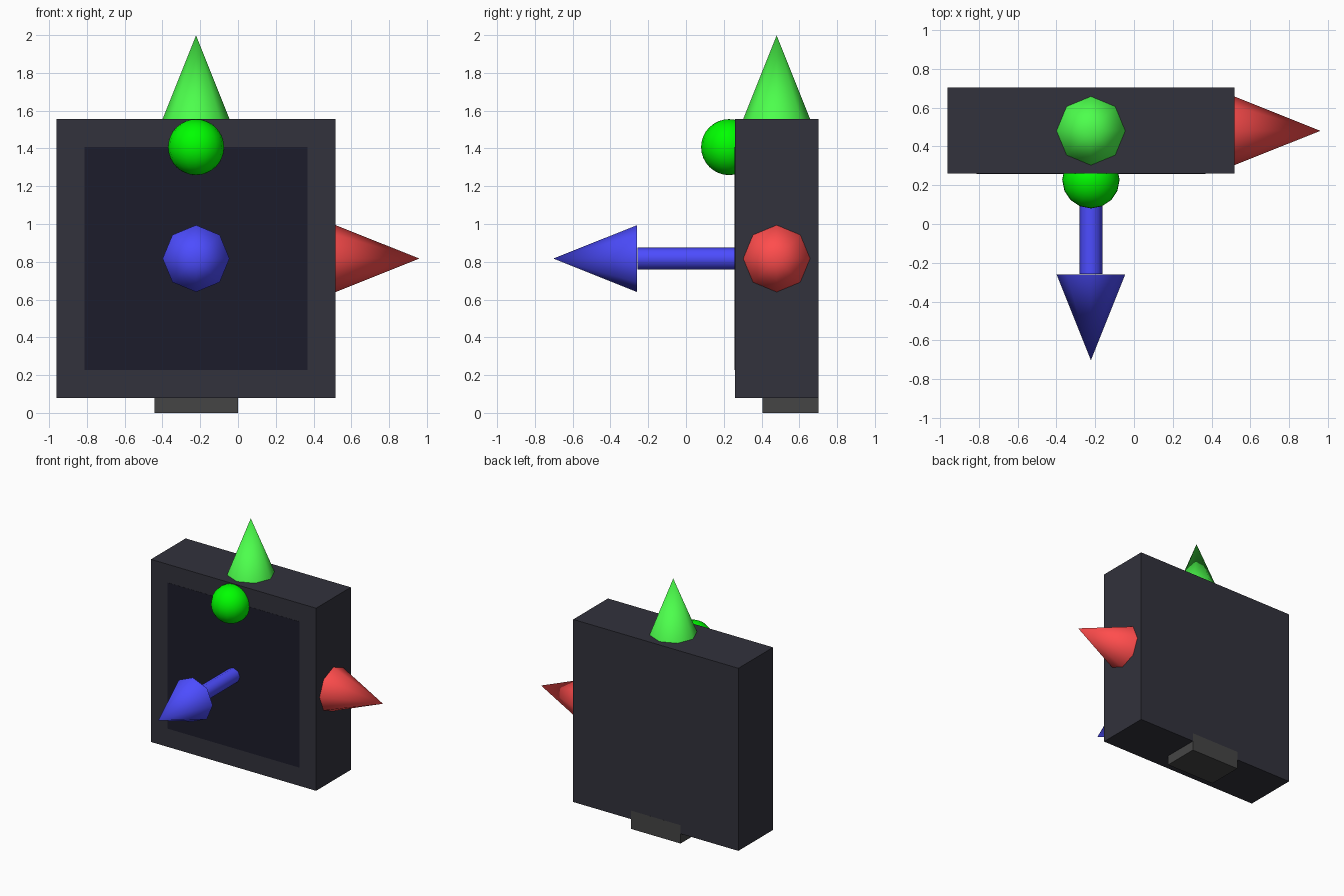
import bpy
from math import pi, radians
from mathutils import Vector

if "Cube" in bpy.data.objects:
    bpy.data.objects.remove(bpy.data.objects["Cube"])

CENTRE = Vector((-0.222, 0.48, 0.817))


def material(name, rgb):
    m = bpy.data.materials.new(name)
    m.diffuse_color = (*rgb, 1)
    m.use_nodes = True
    m.node_tree.nodes["Principled BSDF"].inputs["Base Color"].default_value = m.diffuse_color
    return m


def finish(name, mat, smooth=False):
    o = bpy.context.object
    o.name = name
    o.data.materials.append(mat)
    if smooth:
        bpy.ops.object.shade_smooth_by_angle(angle=radians(60))
    return o


def box(name, lo, hi, mat):
    lo, hi = Vector(lo), Vector(hi)
    bpy.ops.mesh.primitive_cube_add(size=1, location=(lo + hi) / 2)
    o = finish(name, mat)
    o.scale = hi - lo
    return o


def arrow(name, direction, rotation, mat):
    # Shaft starts at the body centre, eight-sided head on its end
    d = Vector(direction)
    bpy.ops.mesh.primitive_cylinder_add(vertices=8, radius=0.059, depth=0.738,
                                        location=CENTRE + d * 0.369, rotation=rotation)
    finish(name + "_shaft", mat, True)
    bpy.ops.mesh.primitive_cone_add(vertices=8, radius1=0.177, radius2=0, depth=0.443,
                                    location=CENTRE + d * 0.9605, rotation=rotation)
    finish(name + "_head", mat, True)


dark = material("casing_dark", (0.032, 0.032, 0.045))
screen = material("panel_dark", (0.012, 0.012, 0.024))
grey = material("foot_grey", (0.06, 0.06, 0.06))
green_lamp = material("lamp_green", (0.0, 1.0, 0.0))

# Casing, front panel and foot
box("casing", (-0.96, 0.259, 0.079), (0.517, 0.702, 1.555), dark)
box("front_panel", (-0.812, 0.2575, 0.227), (0.368, 0.30, 1.407), screen)
box("foot", (-0.443, 0.406, 0), (0, 0.7022, 0.148), grey)

# Round lamp at the top of the panel
bpy.ops.mesh.primitive_uv_sphere_add(segments=16, ring_count=16, radius=0.148,
                                     location=(CENTRE.x, 0.228, 1.407))
finish("lamp", green_lamp, True)

# Direction arrows: right, up and forward
arrow("right_arrow", (1, 0, 0), (0, pi / 2, 0), material("arrow_red", (1.0, 0.073, 0.073)))
arrow("up_arrow", (0, 0, 1), (0, 0, 0), material("arrow_green", (0.073, 1.0, 0.073)))
arrow("front_arrow", (0, -1, 0), (pi / 2, 0, 0), material("arrow_blue", (0.073, 0.073, 1.0)))
